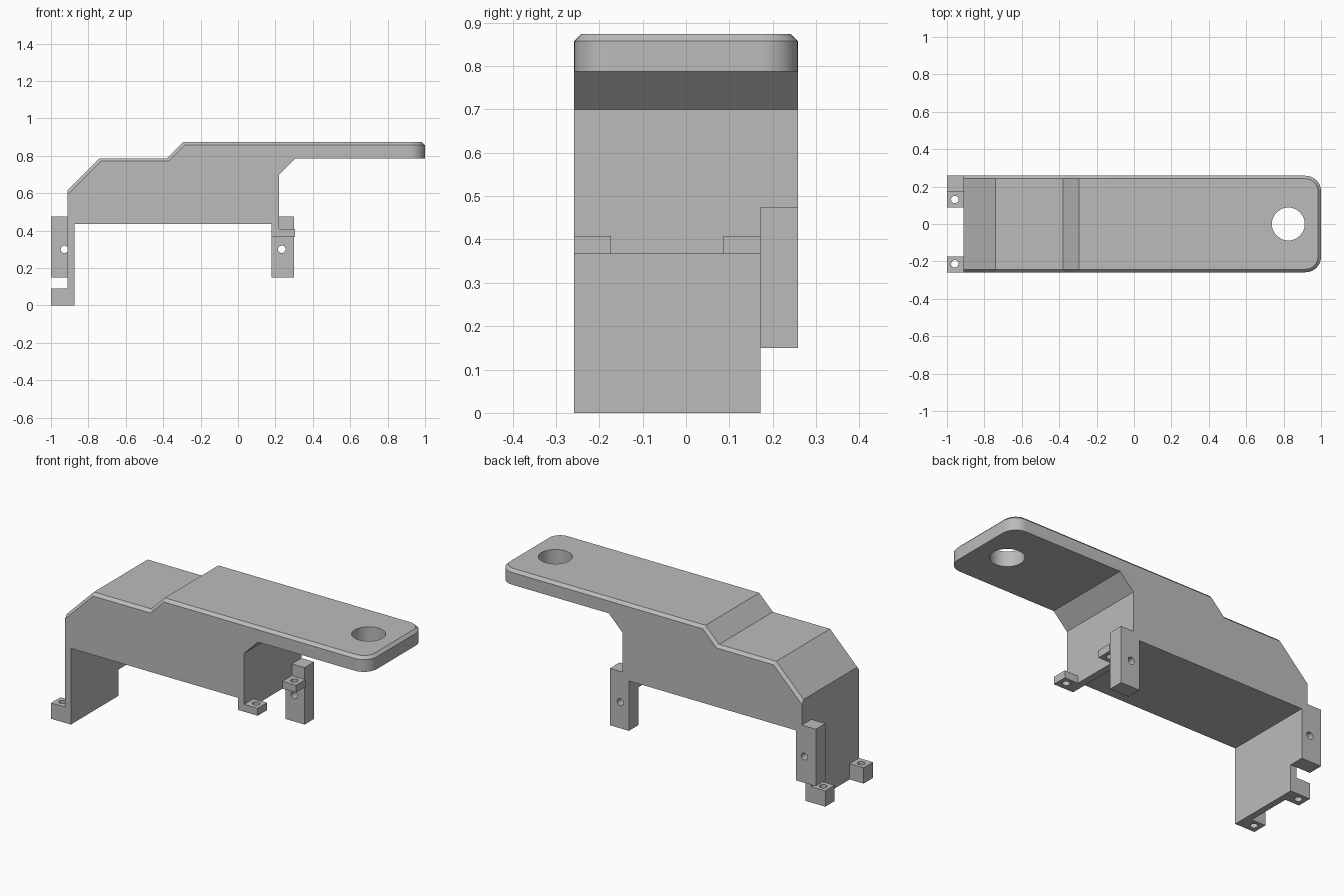
import bpy, bmesh, math
from mathutils import Matrix, Vector

cube = bpy.data.objects.get("Cube")
if cube:
    bpy.data.objects.remove(cube, do_unlink=True)

GREY = (0.5, 0.5, 0.5, 1.0)
mat = bpy.data.materials.new("plain grey")
mat.use_nodes = True
mat.diffuse_color = GREY
mat.node_tree.nodes["Principled BSDF"].inputs["Base Color"].default_value = GREY

HALF = 0.258      # half width of the bracket
INNER = 0.172     # back limit of legs and feet


def make_object(name, bm):
    bmesh.ops.recalc_face_normals(bm, faces=bm.faces)
    mesh = bpy.data.meshes.new(name)
    bm.to_mesh(mesh)
    bm.free()
    mesh.materials.append(mat)
    obj = bpy.data.objects.new(name, mesh)
    bpy.context.collection.objects.link(obj)
    return obj


def box(name, x, y, z):
    bm = bmesh.new()
    size = Vector((x[1] - x[0], y[1] - y[0], z[1] - z[0]))
    mid = Vector((sum(x), sum(y), sum(z))) / 2
    bmesh.ops.create_cube(bm, size=1, matrix=Matrix.Translation(mid) @ Matrix.Diagonal(size).to_4x4())
    return make_object(name, bm)


def cylinder(name, center, radius, depth, along_y=False, sides=24):
    bm = bmesh.new()
    turn = Matrix.Rotation(math.pi / 2 if along_y else 0, 4, 'X')
    bmesh.ops.create_cone(bm, cap_ends=True, segments=sides, radius1=radius, radius2=radius,
                          depth=depth, matrix=Matrix.Translation(center) @ turn)
    return make_object(name, bm)


def combine(target, other, operation):
    mod = target.modifiers.new(operation.lower(), 'BOOLEAN')
    mod.operation = operation
    mod.solver = 'EXACT'
    mod.object = other
    bpy.context.view_layer.objects.active = target
    bpy.ops.object.modifier_apply(modifier=mod.name)
    bpy.data.objects.remove(other, do_unlink=True)


# Stepped body: side profile extruded across the width
profile = [(-0.912, 0.435), (0.22, 0.435), (0.22, 0.70), (0.307, 0.787), (1.0, 0.787),
           (1.0, 0.873), (-0.293, 0.873), (-0.379, 0.787), (-0.74, 0.787), (-0.912, 0.615)]
bm = bmesh.new()
face = bm.faces.new([bm.verts.new((x, -HALF, z)) for x, z in profile])
ext = bmesh.ops.extrude_face_region(bm, geom=[face])
bmesh.ops.translate(bm, vec=(0, 2 * HALF, 0),
                    verts=[v for v in ext["geom"] if isinstance(v, bmesh.types.BMVert)])
bmesh.ops.recalc_face_normals(bm, faces=bm.faces)

# Rounded vertical corners at the free end
corners = [e for e in bm.edges if all(v.co.x > 0.99 for v in e.verts)
           and abs(e.verts[0].co.z - e.verts[1].co.z) > 0.01]
bmesh.ops.bevel(bm, geom=corners, offset=0.083, offset_type='OFFSET', segments=10,
                profile=0.5, affect='EDGES')
bm.normal_update()

# Chamfer along the top outline
rim = []
for e in bm.edges:
    nz = sorted(f.normal.z for f in e.link_faces)
    if abs(nz[0]) < 0.1 and nz[1] > 0.5 and not all(v.co.x < -0.9 for v in e.verts):
        rim.append(e)
bmesh.ops.bevel(bm, geom=rim, offset=0.016, offset_type='OFFSET', segments=1,
                profile=0.5, affect='EDGES')
bracket = make_object("bracket", bm)

# Legs, feet and back tabs
parts = [
    box("long_leg", (-0.912, -0.875), (-HALF, INNER), (0, 0.46)),
    box("short_leg", (0.18, 0.22), (-HALF, INNER), (0.366, 0.46)),
    box("left_tab", (0.18, 0.30), (INNER, HALF), (0.15, 0.475)),
    box("right_tab", (-1.0, -0.875), (INNER, HALF), (0.15, 0.475)),
]
for y in ((-HALF, -0.173), (0.087, INNER)):
    parts.append(box("low_foot", (-1.0, -0.89), y, (0, 0.09)))
    parts.append(box("high_foot", (0.20, 0.305), y, (0.366, 0.408)))
for part in parts:
    combine(bracket, part, 'UNION')

# Mounting holes and the large round hole
holes = [cylinder("large_hole", (0.825, 0, 0.83), 0.088, 0.3, sides=48)]
for y in (-0.213, 0.131):
    holes.append(cylinder("low_foot_hole", (-0.958, y, 0.045), 0.02, 0.16))
    holes.append(cylinder("high_foot_hole", (0.264, y, 0.387), 0.02, 0.1))
for x in (-0.928, 0.234):
    holes.append(cylinder("tab_hole", (x, 0.215, 0.30), 0.02, 0.15, along_y=True))
for hole in holes:
    combine(bracket, hole, 'DIFFERENCE')

bpy.ops.object.select_all(action='DESELECT')
bracket.select_set(True)
bpy.context.view_layer.objects.active = bracket
bpy.ops.object.shade_smooth_by_angle(angle=math.radians(25))
